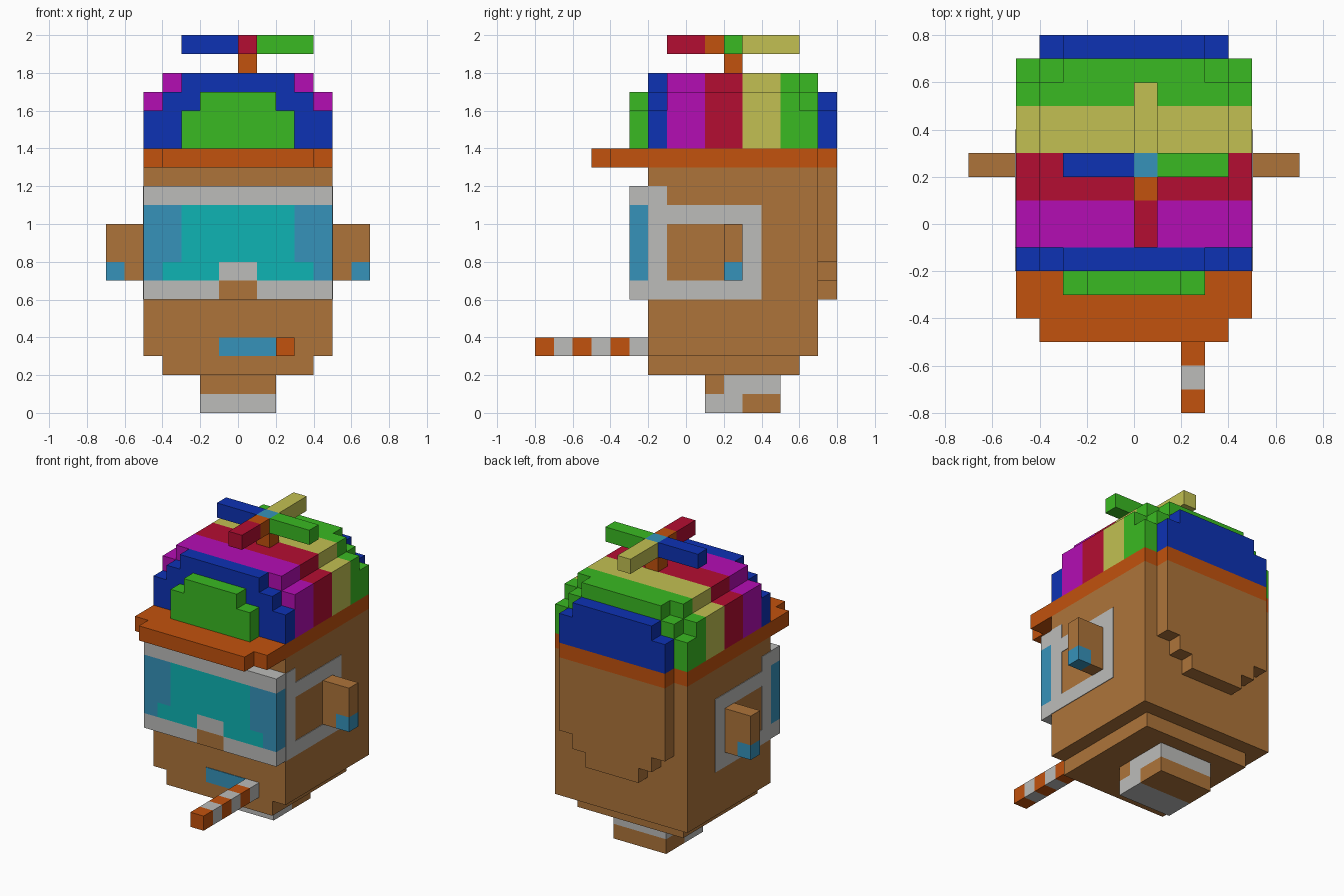
import bpy
import bmesh

if "Cube" in bpy.data.objects:
    bpy.data.objects.remove(bpy.data.objects["Cube"], do_unlink=True)


def material(name, rgb):
    """Flat material from 0-255 display values."""
    col = []
    for c in rgb:
        c /= 255
        col.append(c / 12.92 if c <= 0.04045 else ((c + 0.055) / 1.055) ** 2.4)
    col.append(1.0)
    m = bpy.data.materials.new(name)
    m.use_nodes = True
    m.diffuse_color = col
    m.node_tree.nodes["Principled BSDF"].inputs["Base Color"].default_value = col
    return m


BROWN = material("brown skin", (174, 116, 58))
GREY = material("light grey", (188, 188, 186))
TEAL = material("teal lens", (14, 180, 180))
STEEL = material("steel blue", (54, 146, 186))
ORANGE = material("burnt orange", (194, 82, 13))
BLUE = material("deep blue", (13, 50, 180))
GREEN = material("green", (58, 186, 34))
MAGENTA = material("magenta", (180, 13, 180))
RED = material("crimson", (180, 13, 50))
YELLOW = material("straw yellow", (194, 192, 82))


def part(name, mat, *boxes):
    """One object made of boxes, each (x0, x1, y0, y1, z0, z1)."""
    bm = bmesh.new()
    for x0, x1, y0, y1, z0, z1 in boxes:
        verts = bmesh.ops.create_cube(bm, size=1)["verts"]
        for v in verts:
            v.co = (x1 if v.co.x > 0 else x0,
                    y1 if v.co.y > 0 else y0,
                    z1 if v.co.z > 0 else z0)
    me = bpy.data.meshes.new(name)
    bm.to_mesh(me)
    bm.free()
    me.materials.append(mat)
    ob = bpy.data.objects.new(name, me)
    bpy.context.collection.objects.link(ob)
    return ob


def stepped(name, mat, y0, y1, *layers):
    """Symmetric slab stacked from layers (half width, z0, z1)."""
    return part(name, mat, *[(-w, w, y0, y1, a, b) for w, a, b in layers])


def mirrored(*boxes):
    """The boxes together with their copies across x = 0."""
    return list(boxes) + [(-b[1], -b[0]) + tuple(b[2:]) for b in boxes]


# Neck in staggered two-tone blocks
part("neck_grey", GREY, (-.2, .2, .1, .3, 0, .1), (-.2, .2, .2, .5, .1, .2))
part("neck_brown", BROWN, (-.2, .2, .3, .5, 0, .1), (-.2, .2, .1, .2, .1, .2))

# Head, chin and the stepped plate behind the head
part("head", BROWN, (-.5, .5, -.2, .7, .3, 1.3))
part("chin", BROWN, (-.4, .4, -.2, .6, .2, .3))
stepped("head_back", BROWN, .7, .8, (.2, .6, .7), (.3, .7, .8), (.4, .8, 1.3))

# Ears with steel blue tips
part("ears", BROWN, *mirrored((.5, .7, .2, .3, .8, 1), (.5, .6, .2, .3, .7, .8)))
part("ear_studs", STEEL, *mirrored((.6, .7, .2, .3, .7, .8)))

# Goggles: frame, lens and nose
GY = (-.3, -.2)
part("goggle_frame", GREY, (-.5, .5, *GY, 1.1, 1.2), (-.1, .1, *GY, .7, .8),
     *mirrored((.1, .5, *GY, .6, .7)))
part("goggle_lens", TEAL, (-.3, .3, *GY, .8, 1.1),
     *mirrored((.1, .4, *GY, .7, .8)))
part("goggle_lens_sides", STEEL,
     *mirrored((.3, .5, *GY, .8, 1.1), (.4, .5, *GY, .7, .8)))
part("nose", BROWN, (-.1, .1, *GY, .6, .7))

# Flat strap loops on both sides of the head
SX = (.5, .504)
part("goggle_strap", GREY, *mirrored(
    (*SX, -.2, -.1, .6, 1.2), (*SX, -.1, .4, 1, 1.1),
    (*SX, -.1, .4, .6, .7), (*SX, .3, .4, .7, 1)))

# Mouth and striped stick
part("mouth", STEEL, (-.1, .2, -.204, -.2, .3, .4))
for i in range(6):
    y = -.8 + i * .1
    part(f"stick_band_{i + 1}", GREY if i % 2 else ORANGE,
         (.2, .3, y, y + .1, .3, .4))

# Cap brim
part("cap_brim", ORANGE, (-.5, .5, -.4, .7, 1.3, 1.4),
     (-.4, .4, -.5, -.4, 1.3, 1.4), (-.4, .4, .7, .8, 1.3, 1.4))

# Cap crown in coloured stripes from front to back
FULL = ((.5, 1.4, 1.7), (.4, 1.7, 1.8))
TAPER = ((.5, 1.4, 1.6), (.4, 1.6, 1.7), (.3, 1.7, 1.8))
stepped("cap_front_panel", GREEN, -.3, -.2, (.3, 1.4, 1.6), (.2, 1.6, 1.7))
stepped("cap_front_stripe", BLUE, -.2, -.1, *TAPER)
stepped("cap_magenta_stripe", MAGENTA, -.1, .1, *FULL)
stepped("cap_red_stripe", RED, .1, .3, *FULL)
stepped("cap_yellow_stripe", YELLOW, .3, .5, *FULL)
stepped("cap_green_stripe", GREEN, .5, .6, *FULL)
stepped("cap_green_stripe_back", GREEN, .6, .7, *TAPER)
stepped("cap_back_panel", BLUE, .7, .8, (.4, 1.4, 1.6), (.3, 1.6, 1.7))

# Propeller on its stem
PZ = (1.9, 2)
part("propeller_stem", ORANGE, (0, .1, .2, .3, 1.8, 1.9), (0, .1, .1, .2, *PZ))
part("propeller_hub", STEEL, (0, .1, .2, .3, *PZ))
part("propeller_blade_blue", BLUE, (-.3, 0, .2, .3, *PZ))
part("propeller_blade_green", GREEN, (.1, .4, .2, .3, *PZ))
part("propeller_blade_red", RED, (0, .1, -.1, .1, *PZ))
part("propeller_blade_yellow", YELLOW, (0, .1, .3, .6, *PZ))
